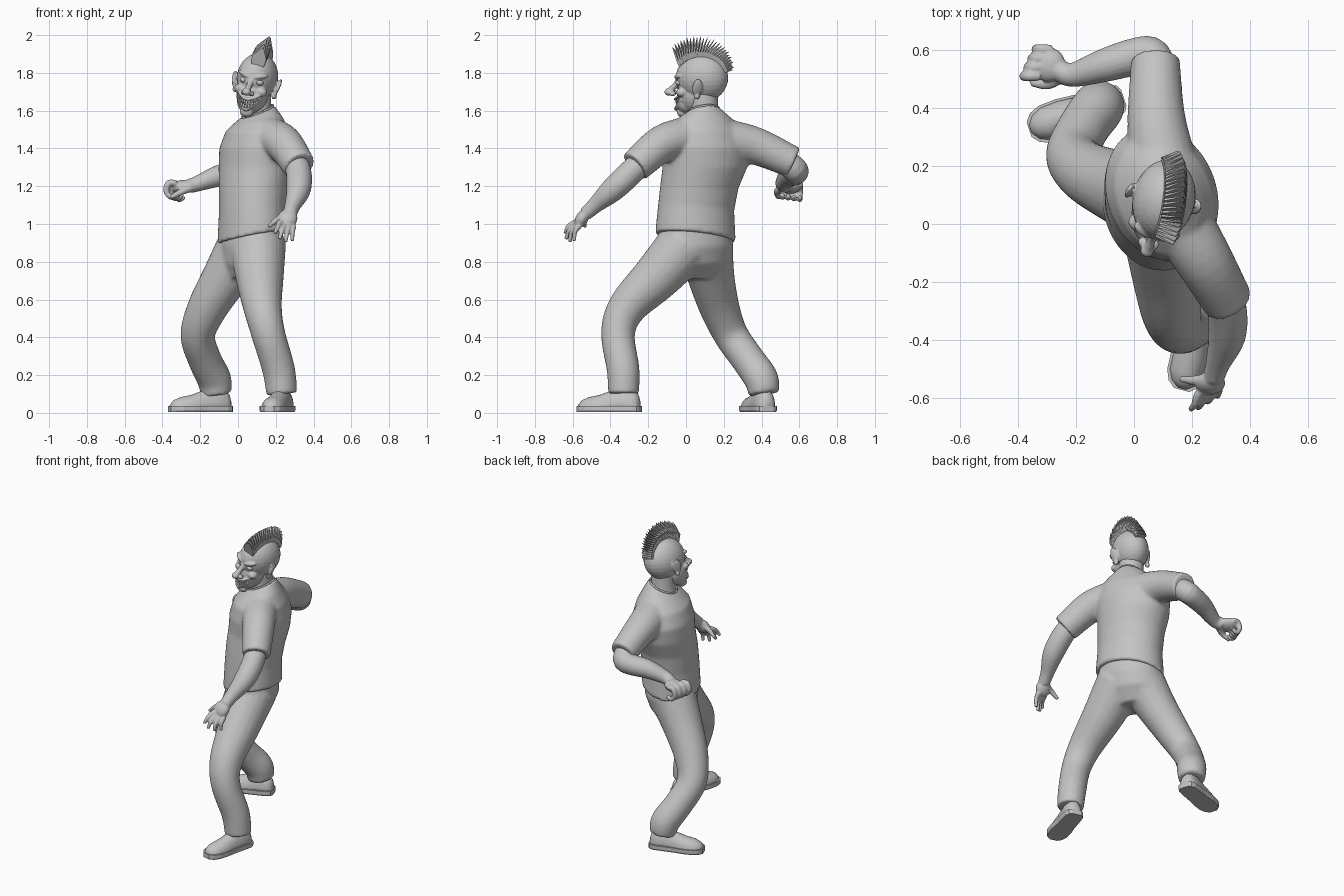
import bpy, bmesh, math
from mathutils import Vector, Matrix

old = bpy.data.objects.get("Cube")
if old:
    bpy.data.objects.remove(old, do_unlink=True)

grey = bpy.data.materials.new("plain grey")
grey.use_nodes = True
grey.diffuse_color = (0.55, 0.55, 0.55, 1)
grey.node_tree.nodes["Principled BSDF"].inputs["Base Color"].default_value = (0.55, 0.55, 0.55, 1)


def finish(name, bm, smooth=True, voxel=0, relax=2, matrix=None):
    bmesh.ops.recalc_face_normals(bm, faces=bm.faces)
    for f in bm.faces:
        f.smooth = smooth
    me = bpy.data.meshes.new(name)
    bm.to_mesh(me)
    bm.free()
    me.materials.append(grey)
    ob = bpy.data.objects.new(name, me)
    bpy.context.collection.objects.link(ob)
    if matrix:
        ob.matrix_world = matrix
    if voxel:
        # fuse the overlapping pieces into one skin
        m = ob.modifiers.new("fuse", 'REMESH')
        m.mode = 'VOXEL'
        m.voxel_size = voxel
        m.use_smooth_shade = True
        s = ob.modifiers.new("relax", 'SMOOTH')
        s.factor = 0.5
        s.iterations = relax
    return ob


def skin_rings(bm, rings):
    loops = [[bm.verts.new(p) for p in r] for r in rings]
    n = len(loops[0])
    for a, b in zip(loops, loops[1:]):
        for i in range(n):
            j = (i + 1) % n
            bm.faces.new((a[i], a[j], b[j], b[i]))
    bm.faces.new(loops[0][::-1])
    bm.faces.new(loops[-1])


def ellipse(c, u, v, n=32):
    c, u, v = Vector(c), Vector(u), Vector(v)
    steps = [2 * math.pi * i / n for i in range(n)]
    return [c + u * math.cos(a) + v * math.sin(a) for a in steps]


def curve_points(pts, steps):
    # smooth interpolation of position and radius together
    p = [Vector(q) for q in pts]
    p = [p[0] * 2 - p[1]] + p + [p[-1] * 2 - p[-2]]
    out = []
    for a, b, c, d in zip(p, p[1:], p[2:], p[3:]):
        for k in range(steps):
            t = k / steps
            out.append((b * 2 + (c - a) * t + (a * 2 - b * 5 + c * 4 - d) * t * t
                        + (b * 3 - a - c * 3 + d) * t ** 3) / 2)
    return out + [p[-2]]


def tube(bm, pts, n=20, steps=5):
    path = curve_points(pts, steps)
    rings, u = [], Vector((0.31, 0.52, 0.8))
    for i, q in enumerate(path):
        t = (path[min(i + 1, len(path) - 1)] - path[max(i - 1, 0)]).to_3d().normalized()
        u = (u - t * u.dot(t)).normalized()
        rings.append(ellipse(q.to_3d(), u * q.w, t.cross(u) * q.w, n))
    skin_rings(bm, rings)


def blob(bm, c, r, rot=(0, 0, 0), n=24):
    e = Matrix.LocRotScale(Vector(c), None, None)
    for angle, axis in zip(rot, "XYZ"):
        e = e @ Matrix.Rotation(math.radians(angle), 4, axis)
    bmesh.ops.create_uvsphere(bm, u_segments=n, v_segments=n // 2, radius=1,
                              matrix=e @ Matrix.Diagonal((*r, 1)))


# Torso axes: the body is twisted away from the head
SIDE, FACE = Vector((0.37, -0.93, 0)), Vector((-0.93, -0.37, 0))
UP = Vector((0, 0, 1))


def torso_ring(x, y, z, a, b, side_tilt=0, face_tilt=0):
    return ellipse((x, y, z), (SIDE + UP * side_tilt) * a, (FACE + UP * face_tilt) * b, 40)


# Shirt with sleeves
bm = bmesh.new()
skin_rings(bm, [torso_ring(0.075, 0.05, 0.928, 0.218, 0.178, 0.14, -0.14),
                torso_ring(0.077, 0.053, 1.08, 0.206, 0.173, 0.07, -0.07),
                torso_ring(0.082, 0.07, 1.19, 0.212, 0.178),
                torso_ring(0.09, 0.1, 1.3, 0.23, 0.186),
                torso_ring(0.097, 0.105, 1.4, 0.24, 0.188),
                torso_ring(0.105, 0.095, 1.49, 0.215, 0.163),
                torso_ring(0.108, 0.09, 1.55, 0.16, 0.122, 0, -0.15),
                torso_ring(0.105, 0.092, 1.595, 0.09, 0.088, 0, -0.4)])
tube(bm, [(0.165, 0, 1.46, 0.11), (0.245, -0.13, 1.422, 0.099), (0.325, -0.27, 1.305, 0.087)])
tube(bm, [(0.1, 0.2, 1.44, 0.12), (0.077, 0.37, 1.412, 0.1), (0.074, 0.57, 1.325, 0.084)])
finish("shirt", bm, voxel=0.011, relax=4)

bm = bmesh.new()
collar = torso_ring(0.104, 0.092, 1.596, 0.083, 0.082, 0, -0.4)
tube(bm, [(*p, 0.006) for p in collar + collar[:1]], n=8, steps=1)
finish("collar", bm)

# Trousers
bm = bmesh.new()
skin_rings(bm, [torso_ring(0.075, 0.05, 1.0, 0.195, 0.158),
                torso_ring(0.072, 0.05, 0.88, 0.205, 0.163),
                torso_ring(0.06, 0.05, 0.79, 0.19, 0.14),
                torso_ring(0.045, 0.04, 0.71, 0.13, 0.085)])
tube(bm, [(0.105, 0.0, 0.89, 0.15), (0.115, -0.155, 0.72, 0.128), (0.13, -0.31, 0.56, 0.103),
          (0.16, -0.36, 0.42, 0.09), (0.215, -0.333, 0.23, 0.087), (0.232, -0.33, 0.1, 0.082)])
tube(bm, [(0.04, 0.1, 0.89, 0.15), (-0.065, 0.133, 0.72, 0.125), (-0.165, 0.18, 0.55, 0.106),
          (-0.213, 0.24, 0.41, 0.092), (-0.175, 0.33, 0.28, 0.089),
          (-0.127, 0.398, 0.18, 0.091), (-0.115, 0.413, 0.1, 0.082)])
finish("trousers", bm, voxel=0.011, relax=7)


# Shoes: sections run from heel to toe as distance, half width, height
SHOE = [(0, 0.022, 0.07), (0.01, 0.04, 0.1), (0.035, 0.052, 0.125), (0.09, 0.055, 0.14),
        (0.15, 0.056, 0.12), (0.22, 0.063, 0.095), (0.28, 0.06, 0.083), (0.315, 0.045, 0.068),
        (0.335, 0.02, 0.045)]


def shoe(name, heel, toe):
    heel, toe = Vector(heel), Vector(toe)
    d = (toe - heel).normalized()
    s = d.cross(UP)
    arc = [math.pi * i / 12 for i in range(13)]
    bm = bmesh.new()
    skin_rings(bm, [[heel + d * t + s * (w * math.cos(a)) + UP * (0.012 + (h - 0.012) * math.sin(a) ** 0.8)
                     for a in arc] for t, w, h in SHOE])
    finish(name + "_upper", bm)
    bm = bmesh.new()
    skin_rings(bm, [[heel + d * (t * 1.03 - 0.005) + s * (x * (w + 0.007)) + UP * z
                     for x, z in ((-0.92, 0.004), (-1, 0.014), (-1, 0.036), (1, 0.036), (1, 0.014), (0.92, 0.004))]
                    for t, w, h in SHOE])
    finish(name + "_sole", bm, smooth=False)


shoe("left_shoe", (0.255, -0.245, 0), (0.165, -0.57, 0))
shoe("right_shoe", (-0.04, 0.435, 0), (-0.35, 0.33, 0))

# Left arm with open hand
bm = bmesh.new()
tube(bm, [(0.3, -0.21, 1.355, 0.062), (0.322, -0.3, 1.265, 0.068), (0.32, -0.39, 1.18, 0.064),
          (0.29, -0.48, 1.1, 0.043), (0.275, -0.53, 1.055, 0.037)])
blob(bm, (0.263, -0.55, 1.03), (0.052, 0.034, 0.054), (-30, 10, 0))
for knuckle, tip in (((0.225, -0.585, 1.01), (0.195, -0.64, 0.95)),
                     ((0.245, -0.583, 0.995), (0.22, -0.635, 0.92)),
                     ((0.267, -0.577, 0.99), (0.252, -0.615, 0.905)),
                     ((0.29, -0.565, 0.992), (0.287, -0.592, 0.91))):
    a, b = Vector(knuckle), Vector(tip)
    bend = a.lerp(b, 0.5) + Vector((0, -0.01, 0.006))
    tube(bm, [(0.265, -0.545, 1.03, 0.014), (*a, 0.016), (*bend, 0.013), (*b, 0.01)], n=12)
tube(bm, [(0.26, -0.53, 1.05, 0.018), (0.21, -0.54, 1.025, 0.017), (0.16, -0.535, 0.985, 0.01)], n=12)
finish("left_arm", bm, voxel=0.006, relax=2)

# Right arm with curled hand
bm = bmesh.new()
tube(bm, [(0.075, 0.5, 1.355, 0.064), (0.062, 0.575, 1.29, 0.068), (0, 0.576, 1.27, 0.065),
          (-0.1, 0.548, 1.255, 0.058), (-0.21, 0.515, 1.215, 0.042), (-0.26, 0.53, 1.2, 0.038)])
blob(bm, (-0.295, 0.55, 1.198), (0.058, 0.06, 0.035), (0, -10, -25))
for i in range(4):
    y = 0.51 + i * 0.031
    x, z = 0.014 * i - 0.025, 0.016 - 0.004 * i
    tube(bm, [(x - 0.3, y, z + 1.2, 0.016), (x - 0.34, y, z + 1.2, 0.018), (x - 0.355, y, z + 1.16, 0.016),
              (x - 0.33, y, z + 1.125, 0.014), (x - 0.3, y, z + 1.14, 0.011)], n=12)
tube(bm, [(-0.255, 0.505, 1.19, 0.022), (-0.3, 0.482, 1.17, 0.018), (-0.355, 0.487, 1.14, 0.012)], n=12)
finish("right_arm", bm, voxel=0.006, relax=2)

# Head, shaped around its own centre, then turned and tilted
HEAD = (Matrix.Translation((0.103, 0.085, 1.775)) @ Matrix.Rotation(math.radians(-14), 4, 'Z')
        @ Matrix.Rotation(math.radians(10), 4, 'Y'))


def mouth(s, lift=0, out=0):
    return (0.062 * s, -0.15 + 0.045 * s * s - out, -0.142 + 0.05 * s * s + lift * (1 - 0.6 * s * s))


ACROSS = [i / 5 for i in range(-5, 6)]
bm = bmesh.new()
blob(bm, (0, 0, 0), (0.107, 0.14, 0.13), n=32)
blob(bm, (0, -0.05, -0.09), (0.084, 0.088, 0.1))
blob(bm, (0, -0.085, -0.13), (0.066, 0.062, 0.064))
blob(bm, (0, -0.11, -0.186), (0.036, 0.034, 0.028))
blob(bm, (0, -0.186, -0.077), (0.023, 0.022, 0.02))
tube(bm, [(0, -0.12, 0.0, 0.016), (0, -0.147, -0.04, 0.015), (0, -0.182, -0.073, 0.018)], n=12)
for m in (-1, 1):
    blob(bm, (m * 0.06, -0.098, -0.068), (0.03, 0.03, 0.025))
    blob(bm, (m * 0.021, -0.16, -0.083), (0.016, 0.018, 0.013))
    blob(bm, (m * 0.045, -0.12, 0.012), (0.042, 0.02, 0.013), (0, -m * 18, m * 20))
    blob(bm, (m * 0.116, 0.002, -0.035), (0.012, 0.028, 0.052), (-12, m * 12, m * 25))
    blob(bm, (m * 0.108, -0.005, -0.08), (0.014, 0.016, 0.018))
for lift in (-0.026, 0.026):
    tube(bm, [(*mouth(s, lift), 0.009) for s in ACROSS], n=10, steps=2)
head = finish("head", bm, voxel=0.005, relax=2, matrix=HEAD)

# Grin opening
bm = bmesh.new()
tube(bm, [(*mouth(s, 0, 0.003), 0.021 - 0.015 * s * s) for s in ACROSS], n=12, steps=2)
cutter = finish("mouth_cutter", bm, matrix=HEAD)
cutter.hide_render = True
cutter.display_type = 'WIRE'
cut = head.modifiers.new("grin", 'BOOLEAN')
cut.operation = 'DIFFERENCE'
cut.object = cutter

# Teeth in two rows
bm = bmesh.new()
for row in (-1, 1):
    for i in range(9):
        s = (i - 4) / 5
        c = Vector(mouth(s, row * 0.013, -0.008))
        bmesh.ops.create_cube(bm, size=1, matrix=Matrix.Translation(c)
                              @ Matrix.Rotation(s * 0.9, 4, 'Z')
                              @ Matrix.Diagonal((0.0105, 0.012, 0.02 - 0.008 * s * s, 1)))
finish("teeth", bm, smooth=False, matrix=HEAD)

bm = bmesh.new()
for m in (-1, 1):
    blob(bm, (m * 0.043, -0.114, -0.019), (0.022, 0.02, 0.016))
finish("eyes", bm, matrix=HEAD)

bm = bmesh.new()
tube(bm, [(0.095, 0.1, 1.5, 0.085), (0.1, 0.098, 1.6, 0.075), (0.1, 0.09, 1.72, 0.077)])
finish("neck", bm)

# Mohawk: a fan of thin wedge plates over the skull
bm = bmesh.new()
COUNT = 27
for i in range(COUNT):
    t = i / (COUNT - 1)
    base, lean = math.radians(-54 + 124 * t), math.radians(-22 + 112 * t)
    root = Vector((0, 0.133 * math.sin(base), 0.122 * math.cos(base)))
    up = Vector((0, math.sin(lean), math.cos(lean)))
    along = Vector((0, math.cos(lean), -math.sin(lean)))
    tall = 0.108 - 0.066 * t + 0.025 * math.sin(math.pi * t) + (0.006 if i % 2 else 0)
    plate = [(-0.034, 0), (-0.04, 0.45), (0.012, 1), (0.04, 0.4), (0.034, 0)]
    skin_rings(bm, [[root + Vector((x, 0, 0)) + up * (h * tall) + along * (k * 0.0075 * (1 - 0.85 * h))
                     for x, h in plate] for k in (-1, 1)])
finish("mohawk", bm, smooth=False,
       matrix=HEAD @ Matrix.Rotation(math.radians(6), 4, 'Z') @ Matrix.Rotation(math.radians(4), 4, 'Y'))
